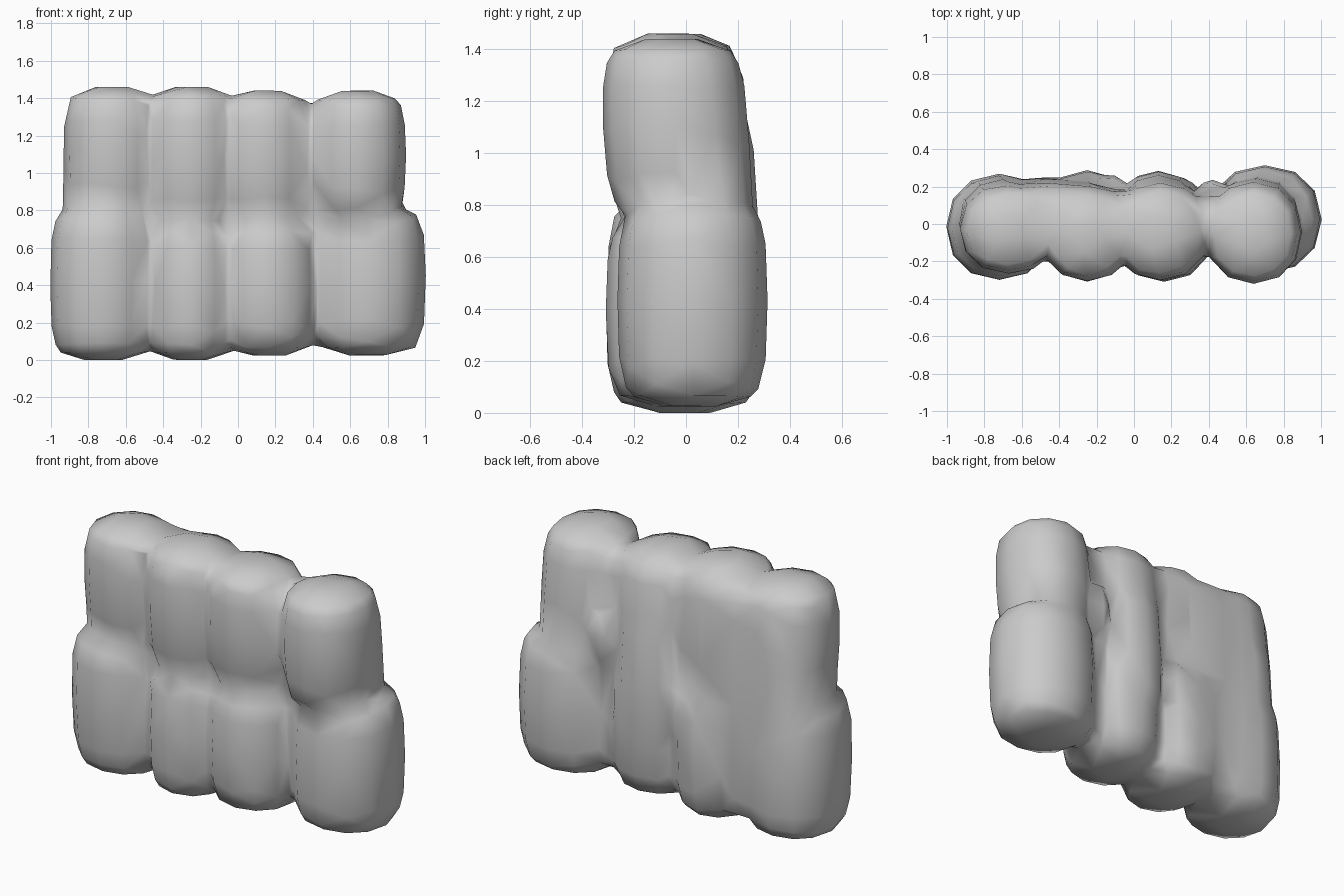
import bpy, bmesh
from math import cos, sin, pi

if "Cube" in bpy.data.objects:
    bpy.data.objects.remove(bpy.data.objects["Cube"])

bm = bmesh.new()


def lump(cx, rx, y_front, y_back, z0, z1, lean=0.0, sides=12, power=0.92):
    """Rounded, soft-ended column lofted from rings; lean shifts the top in y."""
    cy, ry = (y_front + y_back) / 2, (y_back - y_front) / 2
    h = z1 - z0
    profile = [(0, .36), (.04, .82), (.09, .91), (.18, .975), (h / 2, 1.0),
               (h - .18, .975), (h - .09, .91), (h - .045, .82), (h, .36)]
    rings = []
    for dz, s in profile:
        ring = []
        for i in range(sides):
            a = 2 * pi * i / sides
            c, n = cos(a), sin(a)
            x = abs(c) ** power * (1 if c > 0 else -1)
            y = abs(n) ** power * (1 if n > 0 else -1)
            ring.append(bm.verts.new((cx + rx * s * x,
                                      cy + ry * s * y + lean * (dz / h - .5),
                                      z0 + dz)))
        rings.append(ring)
    for a, b in zip(rings, rings[1:]):
        for i in range(sides):
            j = (i + 1) % sides
            bm.faces.new((a[i], a[j], b[j], b[i]))
    bm.faces.new(rings[0][::-1])
    bm.faces.new(rings[-1])


# Lower row: centre x, half width, front y, back y, bottom, top, lean
for row in [(-.72, .285, -.30, .27, .0, .83, -.02),
            (-.25, .25, -.31, .29, .0, .78, .0),
            (.16, .27, -.31, .27, .025, .77, .0),
            (.70, .305, -.265, .315, .025, .83, .0)]:
    lump(*row)

# Upper row, leaning slightly forward towards the top
for row in [(-.67, .265, -.265, .23, .76, 1.46),
            (-.25, .255, -.305, .22, .71, 1.46),
            (.14, .265, -.30, .24, .72, 1.44),
            (.64, .26, -.32, .24, .74, 1.44)]:
    lump(*row, lean=-.03)

# Filling behind and between the lumps
lump(-.47, .34, -.16, .24, .06, 1.42, lean=-.04, power=.5)
lump(-.06, .22, -.16, .19, .07, 1.41, lean=-.02, power=.5)
lump(.40, .20, -.13, .17, .09, 1.37, lean=-.03, power=.6)
# Bumps in the back valleys
lump(.42, .11, -.1, .24, .7, 1.1)
lump(-.14, .14, -.1, .27, .4, .78)
# Solid cores joining the two rows
lump(-.70, .24, -.22, .25, .3, 1.2, lean=-.02)
lump(.13, .23, -.22, .28, .3, 1.2, lean=-.04)
lump(.66, .225, -.22, .26, .3, 1.2, lean=-.02)

mesh = bpy.data.meshes.new("lumpy_block")
bm.to_mesh(mesh)
bm.free()
block = bpy.data.objects.new("lumpy_block", mesh)
bpy.context.collection.objects.link(block)
bpy.context.view_layer.objects.active = block
block.select_set(True)

# Fuse into one skin, soften, and reduce to a coarse mesh
m = block.modifiers.new("fuse", 'REMESH')
m.mode = 'VOXEL'
m.voxel_size = 0.02
m = block.modifiers.new("soften", 'SMOOTH')
m.factor = 0.5
m.iterations = 5
m = block.modifiers.new("coarsen", 'DECIMATE')
m.ratio = 0.018
for name in ("fuse", "soften", "coarsen"):
    bpy.ops.object.modifier_apply(modifier=name)

bpy.ops.object.shade_smooth()
